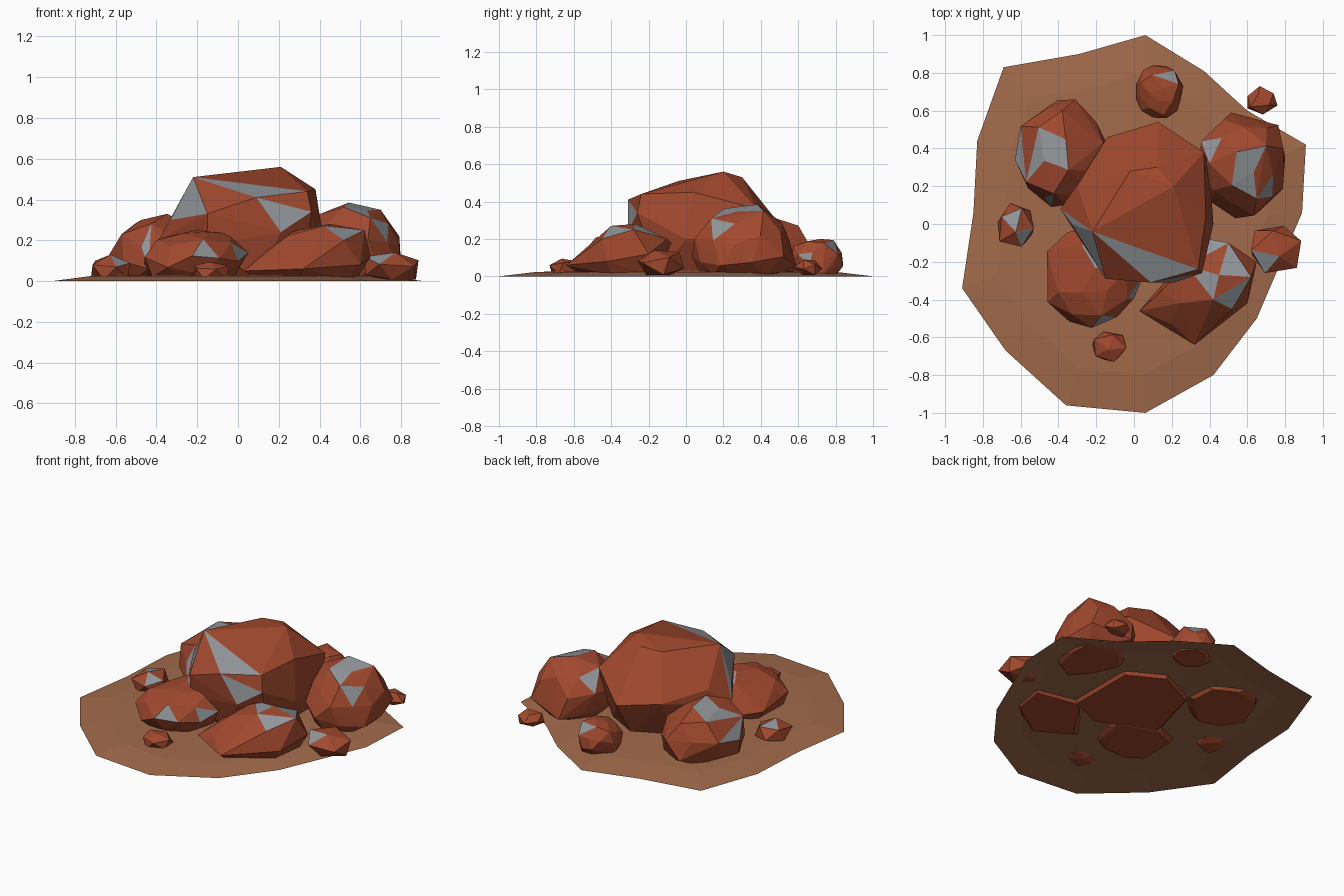
import bpy, bmesh, random
from mathutils import Vector, Matrix

if "Cube" in bpy.data.objects:
    bpy.data.objects.remove(bpy.data.objects["Cube"])


def material(name, rgb):
    m = bpy.data.materials.new(name)
    m.diffuse_color = (*rgb, 1)
    m.use_nodes = True
    m.node_tree.nodes["Principled BSDF"].inputs["Base Color"].default_value = m.diffuse_color
    return m


RED = material("rust_rock", (0.36, 0.066, 0.027))
GREY = material("grey_ore", (0.29, 0.31, 0.33))
SAND = material("sand", (0.36, 0.145, 0.07))


def finish(name, bm, mats):
    me = bpy.data.meshes.new(name)
    bm.to_mesh(me)
    bm.free()
    for m in mats:
        me.materials.append(m)
    ob = bpy.data.objects.new(name, me)
    bpy.context.collection.objects.link(ob)
    return ob


def hull_rock(name, points, greys):
    """Faceted convex rock; facets nearest each (x, y, z) grey spot become ore."""
    bm = bmesh.new()
    for p in points:
        bm.verts.new(p)
    res = bmesh.ops.convex_hull(bm, input=bm.verts[:])
    junk = {g for g in res["geom_interior"] + res["geom_unused"]
            if isinstance(g, bmesh.types.BMVert)}
    bmesh.ops.delete(bm, geom=list(junk), context='VERTS')
    bmesh.ops.dissolve_limit(bm, angle_limit=0.06, verts=bm.verts[:], edges=bm.edges[:])
    bmesh.ops.recalc_face_normals(bm, faces=bm.faces[:])
    for g in greys:
        f = min(bm.faces, key=lambda f: (f.calc_center_median() - Vector(g)).length)
        f.material_index = 1
    return finish(name, bm, [RED, GREY])


def boulder(name, x, y, top, seed, greys=(), sub=2, cut=-0.5, jitter=0.12, turn=0.0):
    """Jittered icosphere with a flat underside, fitted into the x, y, z ranges."""
    rnd = random.Random(seed)
    bm = bmesh.new()
    bmesh.ops.create_icosphere(bm, subdivisions=sub, radius=1)
    rot = Matrix.Rotation(turn, 3, 'Z') @ Matrix.Rotation(rnd.uniform(0.2, 0.6), 3, 'X')
    pts = []
    for v in bm.verts:
        p = rot @ v.co * (1 + rnd.uniform(-jitter, jitter))
        pts.append(Vector((p.x, p.y, max(p.z, cut))))
    bm.free()
    ranges = (x, y, (0.008, top))
    for i, (a, b) in enumerate(ranges):
        lo, hi = min(p[i] for p in pts), max(p[i] for p in pts)
        for p in pts:
            p[i] = a + (p[i] - lo) / (hi - lo) * (b - a)
    return hull_rock(name, pts, greys)


# Ground patch: open shallow shell, rim on z = 0
rim = [(0.06, 1.0), (0.37, 0.81), (0.60, 0.60), (0.91, 0.42), (0.89, 0.06), (0.65, -0.50),
       (0.42, -0.80), (0.06, -1.0), (-0.36, -0.96), (-0.68, -0.67), (-0.91, -0.34),
       (-0.85, 0.06), (-0.83, 0.44), (-0.69, 0.83), (-0.29, 0.90)]
bm = bmesh.new()
rings = [[bm.verts.new((px * s, py * s, z)) for px, py in rim]
         for s, z in ((1, 0), (0.8, 0.024), (0.45, 0.03))]
n = len(rim)
for lower, upper in zip(rings, rings[1:]):
    for i in range(n):
        j = (i + 1) % n
        bm.faces.new((lower[j], lower[i], upper[i], upper[j]))
mid = bm.verts.new((0, 0, 0.032))
for i in range(n):
    bm.faces.new((rings[-1][(i + 1) % n], rings[-1][i], mid))
finish("ground_patch", bm, [SAND])

# Main central rock
main = [(0.21, 0.20, 0.56), (0.12, 0.30, 0.53), (-0.02, 0.28, 0.525), (-0.22, -0.04, 0.51),
        (-0.09, -0.07, 0.50), (-0.15, -0.29, 0.33), (0.09, -0.31, 0.41), (0.34, -0.24, 0.44),
        (0.36, -0.26, 0.34), (0.21, -0.31, 0.24), (0.38, 0.04, 0.45), (0.42, 0.0, 0.2),
        (0.37, 0.38, 0.36), (0.13, 0.54, 0.23), (-0.14, 0.46, 0.28), (-0.30, 0.20, 0.32),
        (-0.39, 0.08, 0.2), (-0.33, 0.0, 0.30), (-0.15, -0.27, 0.18), (0.40, 0.30, 0.2)]
base = [(-0.25, -0.08), (0.10, -0.24), (0.32, -0.15), (0.32, 0.30), (0.10, 0.42), (-0.15, 0.30)]
hull_rock("main_rock", main + [(a, b, 0.008) for a, b in base],
          [(0.03, -0.12, 0.46), (-0.16, -0.13, 0.44), (-0.30, -0.02, 0.34), (0.23, -0.29, 0.37)])

# Angular slab at front right
slab = [(0.03, -0.46, 0.05), (0.32, -0.64, 0.06), (0.60, -0.42, 0.08), (0.65, -0.20, 0.12),
        (0.62, -0.28, 0.25), (0.50, -0.10, 0.20), (0.40, -0.08, 0.18), (0.28, -0.22, 0.25),
        (0.45, -0.27, 0.28), (0.42, -0.40, 0.27), (0.24, -0.42, 0.22), (0.20, -0.53, 0.11),
        (0.52, -0.45, 0.20), (0.14, -0.36, 0.15)]
base = [(0.10, -0.44), (0.30, -0.56), (0.55, -0.40), (0.58, -0.20), (0.30, -0.15)]
hull_rock("front_right_rock", slab + [(a, b, 0.008) for a, b in base],
          [(0.45, -0.15, 0.22), (0.38, -0.29, 0.27), (0.53, -0.25, 0.25), (0.52, -0.38, 0.24)])

# Medium boulders around the main rock
boulder("back_left_rock", (-0.63, -0.13), (0.09, 0.66), 0.33, 3, turn=0.4,
        greys=[(-0.47, 0.42, 0.3), (-0.52, 0.34, 0.27), (-0.60, 0.42, 0.18), (-0.42, 0.16, 0.2)])
boulder("back_right_rock", (0.34, 0.80), (0.03, 0.59), 0.385, 8, turn=1.1,
        greys=[(0.42, 0.46, 0.32), (0.58, 0.33, 0.36), (0.60, 0.20, 0.3), (0.70, 0.15, 0.22)])
boulder("front_left_rock", (-0.46, 0.05), (-0.55, -0.02), 0.25, 5, turn=0.8,
        greys=[(-0.25, -0.16, 0.24), (-0.17, -0.47, 0.15), (-0.04, -0.38, 0.17)])

# Loose stones
boulder("back_stone", (0.01, 0.26), (0.56, 0.84), 0.20, 11,
        greys=[(0.18, 0.78, 0.16), (0.23, 0.63, 0.1)])
boulder("right_stone", (0.62, 0.885), (-0.26, -0.01), 0.14, 12, sub=1, cut=-0.6, turn=0.5,
        greys=[(0.69, -0.17, 0.1)])
boulder("left_stone", (-0.72, -0.53), (-0.12, 0.11), 0.13, 13, sub=1, cut=-0.6,
        greys=[(-0.65, 0.0, 0.1), (-0.58, -0.06, 0.08)])
boulder("front_stone", (-0.22, -0.04), (-0.73, -0.57), 0.095, 14, sub=1, cut=-0.7)
boulder("outer_stone", (0.60, 0.76), (0.58, 0.73), 0.09, 15, sub=1, cut=-0.7, turn=0.9)
